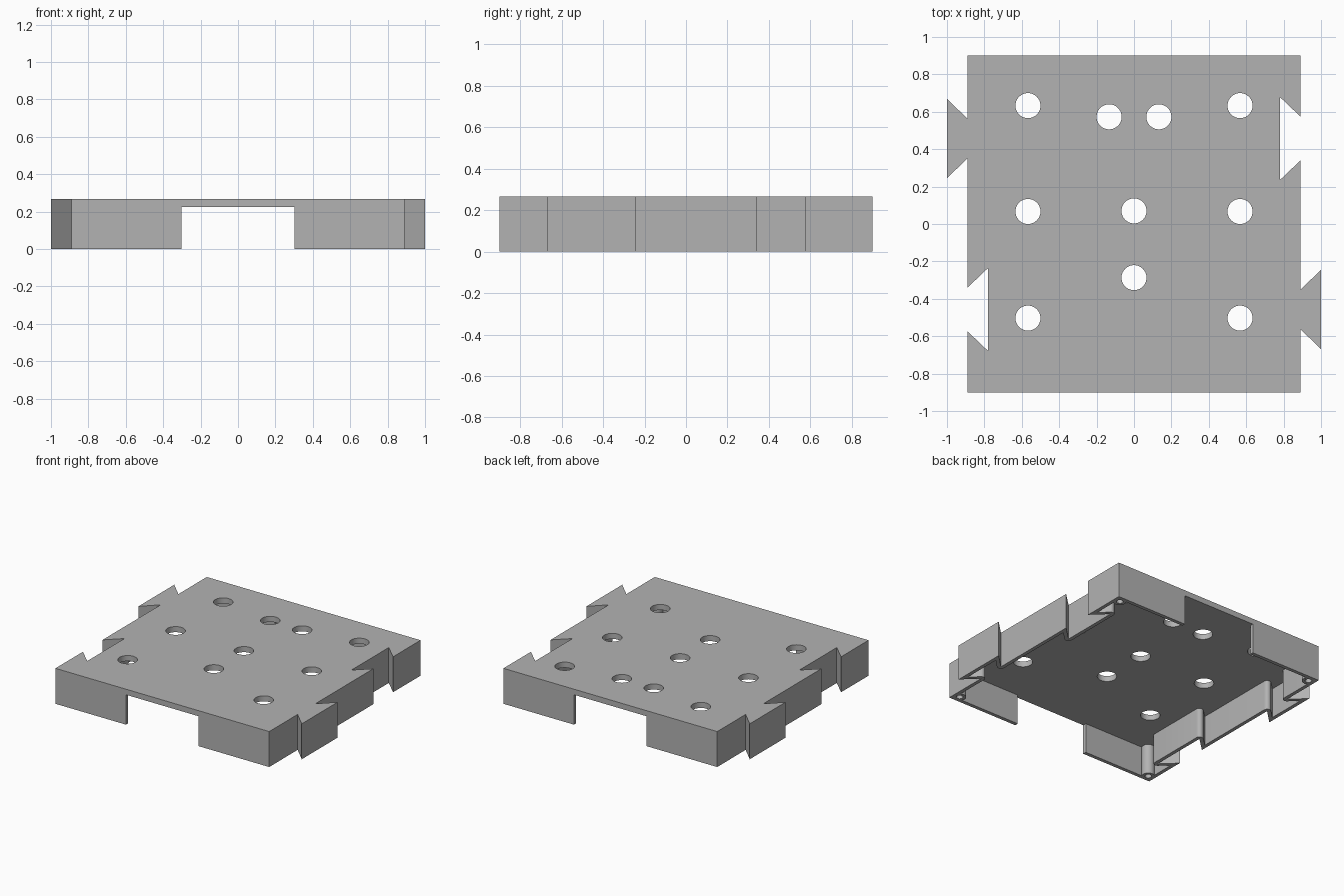
import bpy, bmesh, math
from mathutils import Vector, Matrix

cube = bpy.data.objects.get("Cube")
if cube:
    bpy.data.objects.remove(cube, do_unlink=True)

W, D, H = 0.89, 0.9, 0.267     # half width, half depth, height
UNDER = 0.225                  # underside of the top plate
WALL = 0.027
JOINT = 0.457                  # distance of dovetail centres from the middle
POST = 0.05                    # inset of the corner posts


def prism(name, pts, z0, z1):
    """Extrude a counter-clockwise outline between two heights."""
    bm = bmesh.new()
    face = bm.faces.new([bm.verts.new((x, y, z0)) for x, y in pts])
    up = bmesh.ops.extrude_face_region(bm, geom=[face])["geom"]
    bmesh.ops.translate(bm, vec=(0, 0, z1 - z0),
                        verts=[v for v in up if isinstance(v, bmesh.types.BMVert)])
    bmesh.ops.recalc_face_normals(bm, faces=bm.faces)
    mesh = bpy.data.meshes.new(name)
    bm.to_mesh(mesh)
    bm.free()
    obj = bpy.data.objects.new(name, mesh)
    bpy.context.collection.objects.link(obj)
    return obj


def circle(x, y, r, n=40):
    return [(x + r * math.cos(math.tau * i / n), y + r * math.sin(math.tau * i / n))
            for i in range(n)]


def cut(target, cutter, operation="DIFFERENCE"):
    """Apply a boolean and discard the cutter."""
    mod = target.modifiers.new("cut", "BOOLEAN")
    mod.operation, mod.solver, mod.object = operation, "EXACT", cutter
    bpy.context.view_layer.objects.active = target
    bpy.ops.object.modifier_apply(modifier=mod.name)
    bpy.data.objects.remove(cutter, do_unlink=True)


def inset(pts, t):
    """Inward offset with round corners where the outline turns inward."""
    out = []
    for i, p in enumerate(pts):
        d0 = (p - pts[i - 1]).normalized()
        d1 = (pts[(i + 1) % len(pts)] - p).normalized()
        n0, n1 = Vector((-d0.y, d0.x)), Vector((-d1.y, d1.x))
        turn = math.atan2(d0.x * d1.y - d0.y * d1.x, d0.dot(d1))
        if turn > 0:
            out.append(p + (n0 + n1) * t / (1 + n0.dot(n1)))
        else:
            out += [p + Matrix.Rotation(turn * k / 8, 2) @ n0 * t for k in range(9)]
    return out


# Outline: one side with a dovetail tab and socket, repeated by a half turn
half = [(W, -D),
        (W, -JOINT - 0.105), (1, -JOINT - 0.213), (1, -JOINT + 0.213), (W, -JOINT + 0.105),
        (W, JOINT - 0.117), (0.78, JOINT - 0.222), (0.78, JOINT + 0.222), (W, JOINT + 0.117),
        (W, D)]
outline = [Vector((s * x, s * y)) for s in (1, -1) for x, y in half]
body = prism("dovetail_tray", outline, 0, H)

# Hollow underside, leaving corner posts standing
corners = [(sx * (W - POST), sy * (D - POST)) for sx in (1, -1) for sy in (1, -1)]
cavity = prism("cavity", inset(outline, WALL), -0.1, UNDER)
for x, y in corners:
    cut(cavity, prism("post", circle(x, y, 0.045), -0.2, 0.4))
cut(body, cavity)

# Wide openings in the front and back walls
for s in (1, -1):
    y0, y1 = sorted((s * (D - WALL - 0.02), s * (D + 0.1)))
    cut(body, prism("opening", [(-0.303, y0), (0.303, y0), (0.303, y1), (-0.303, y1)],
                    -0.1, UNDER))

# Screw holes in the posts
for x, y in corners:
    cut(body, prism("screw_hole", circle(x, y, 0.023, 24), -0.1, UNDER - 0.005))

# Round holes through the plate
holes = [(s * 0.567, y) for s in (1, -1) for y in (0.633, 0.067, -0.503)]
holes += [(-0.133, 0.573), (0.133, 0.573), (0, 0.07), (0, -0.287)]
for x, y in holes:
    cut(body, prism("plate_hole", circle(x, y, 0.067), 0.1, 0.4))

# Grey plastic
grey = bpy.data.materials.new("grey_plastic")
grey.use_nodes = True
colour = (0.45, 0.45, 0.45, 1)
grey.diffuse_color = colour
grey.node_tree.nodes["Principled BSDF"].inputs["Base Color"].default_value = colour
body.data.materials.clear()
body.data.materials.append(grey)

bpy.ops.object.select_all(action="DESELECT")
body.select_set(True)
bpy.context.view_layer.objects.active = body
bpy.ops.object.shade_smooth_by_angle(angle=math.radians(30))
